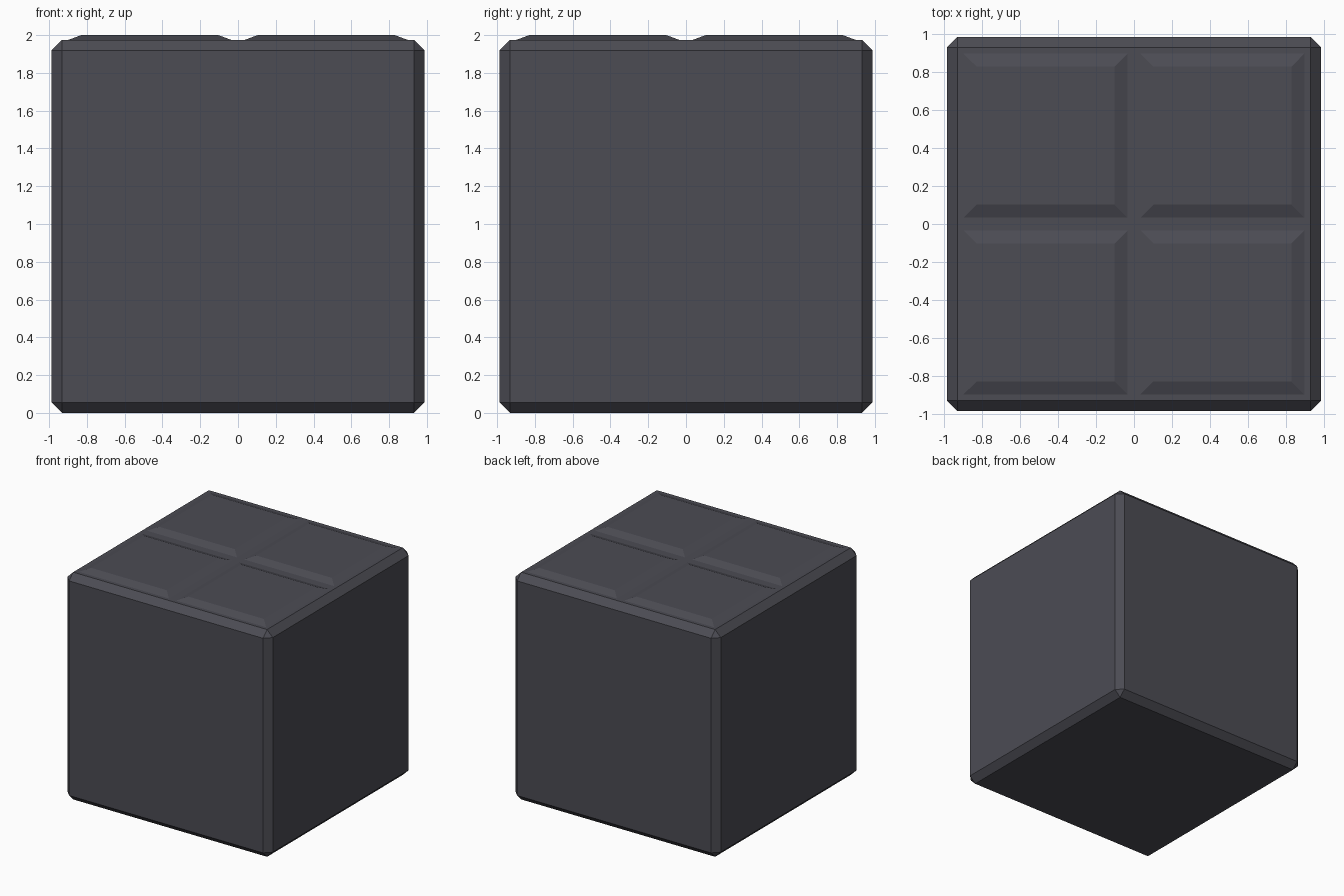
import bpy, bmesh
from mathutils import Vector

if "Cube" in bpy.data.objects:
    bpy.data.objects.remove(bpy.data.objects["Cube"])

mat = bpy.data.materials.new("dark slate grey")
mat.diffuse_color = (0.072, 0.072, 0.088, 1)
mat.use_nodes = True
mat.node_tree.nodes["Principled BSDF"].inputs["Base Color"].default_value = mat.diffuse_color


def finish(bm, name):
    bmesh.ops.recalc_face_normals(bm, faces=bm.faces)
    me = bpy.data.meshes.new(name)
    bm.to_mesh(me)
    bm.free()
    me.materials.append(mat)
    ob = bpy.data.objects.new(name, me)
    bpy.context.collection.objects.link(ob)
    return ob


HALF, TOP, CHAMFER = 0.987, 1.974, 0.055

# Chamfered cube body
bm = bmesh.new()
bmesh.ops.create_cube(bm, size=1)
for v in bm.verts:
    v.co = Vector((v.co.x * 2 * HALF, v.co.y * 2 * HALF, (v.co.z + 0.5) * TOP))
bmesh.ops.bevel(bm, geom=bm.edges[:], offset=CHAMFER, segments=1,
                affect='EDGES', profile=0.5)
finish(bm, "block_body")

# Four raised panels with sloped sides on the top
for i, (sx, sy) in enumerate([(-1, -1), (1, -1), (-1, 1), (1, 1)]):
    bm = bmesh.new()
    bmesh.ops.create_cube(bm, size=2)
    for v in bm.verts:
        upper = v.co.z > 0
        r = 0.363 if upper else 0.433
        v.co = Vector((sx * 0.467 + v.co.x * r, sy * 0.467 + v.co.y * r,
                       2.0 if upper else TOP))
    # the underside rests on the body, so leave it open
    low = [f for f in bm.faces if all(v.co.z < TOP + 0.001 for v in f.verts)]
    bmesh.ops.recalc_face_normals(bm, faces=bm.faces)
    bmesh.ops.delete(bm, geom=low, context='FACES_ONLY')
    finish(bm, "top_panel_%d" % (i + 1))
